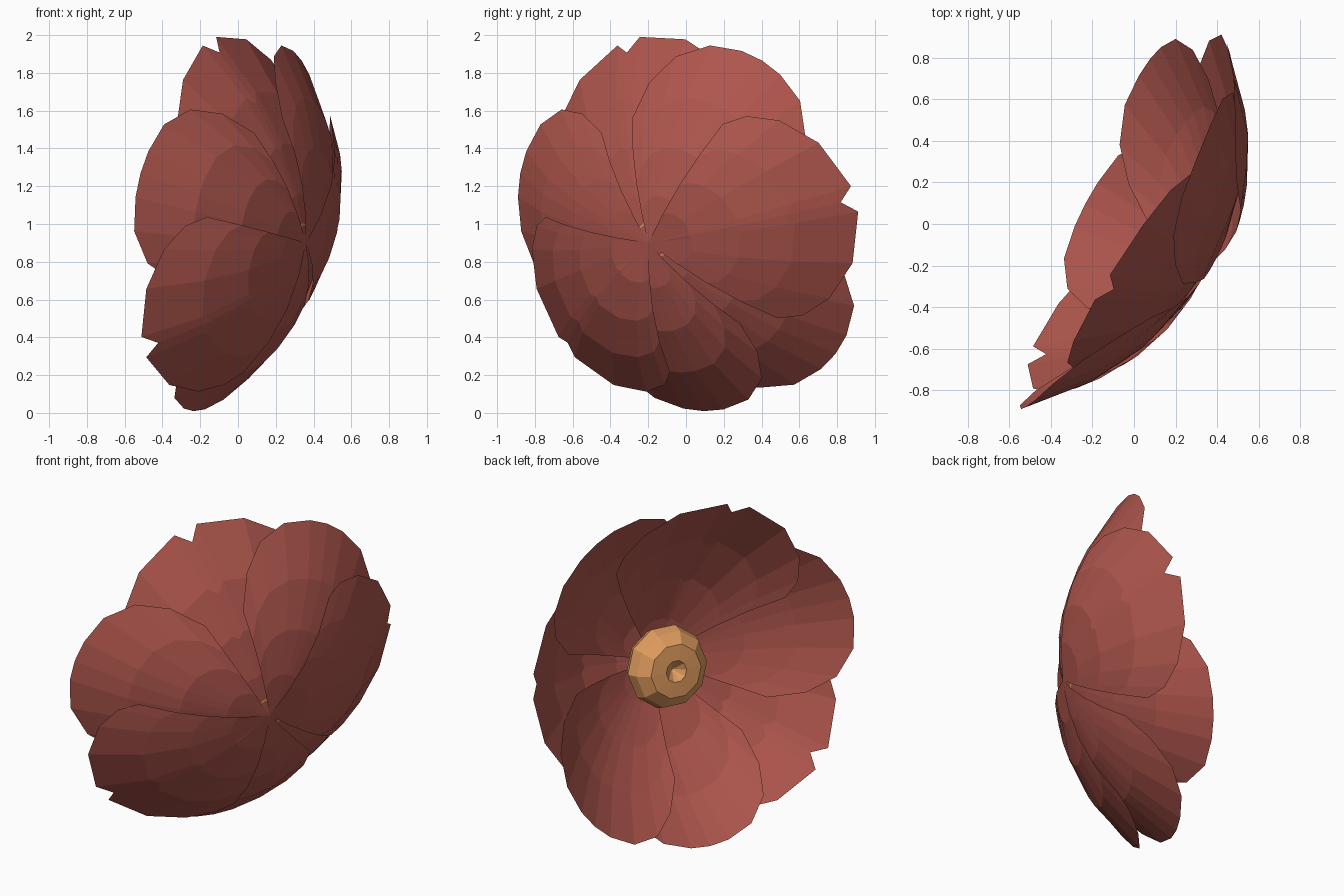
import bpy, bmesh, math
from mathutils import Vector, Matrix

cube = bpy.data.objects.get("Cube")
if cube:
    bpy.data.objects.remove(cube)


def material(name, rgb):
    mat = bpy.data.materials.new(name)
    mat.use_nodes = True
    mat.diffuse_color = (*rgb, 1)
    mat.node_tree.nodes["Principled BSDF"].inputs["Base Color"].default_value = (*rgb, 1)
    return mat


petal_red = material("petal_red", (0.42, 0.092, 0.073))
pistil_gold = material("pistil_gold", (0.75, 0.34, 0.115))

# Flower frame: base point and opening direction
axis = Vector((-0.87, 0.46, 0.16)).normalized()
side = axis.cross(Vector((0, 0, 1))).normalized()
up = (Vector((0, 0, 1)) - axis * axis.z).normalized()
frame = Matrix((side, up, axis)).transposed().to_4x4()
frame.translation = (0.36, -0.2, 0.9)


def add_part(name, bm, mat):
    bm.transform(frame)
    mesh = bpy.data.meshes.new(name)
    bm.to_mesh(mesh)
    bm.free()
    mesh.materials.append(mat)
    obj = bpy.data.objects.new(name, mesh)
    bpy.context.collection.objects.link(obj)


# Half outlines of a petal: angle from its midline, reach from the base
NOTCHED = [(0, 0.965), (4, 1.02), (20, 0.98), (33, 0.91), (42, 0.83), (47, 0.74)]
ROUNDED = [(0, 1.06), (7, 1.055), (17, 1.03), (27, 0.955), (35, 0.83), (42, 0.66)]
ROWS = (0.25, 0.5, 0.75, 1.0)


def petal(name, half, turn, length, depth, lift, cup, roll):
    outline = [(-a, r) for a, r in reversed(half[1:])] + half
    bm = bmesh.new()
    base = bm.verts.new((0, 0, 0))
    columns = []
    for a, reach in outline:
        ang = math.radians(turn + a)
        column = [base]
        for f in ROWS:
            r = f * reach * length
            across = r * math.sin(math.radians(a))
            height = depth * r ** 2.5 + lift * r + cup * across ** 2 + roll * across
            column.append(bm.verts.new((r * math.cos(ang), r * math.sin(ang), height)))
        columns.append(column)
    for c, d in zip(columns, columns[1:]):
        bm.faces.new((base, c[1], d[1]))
        for i in range(1, len(ROWS)):
            bm.faces.new((c[i], c[i + 1], d[i + 1], d[i]))
    add_part(name, bm, petal_red)


# Seven overlapping petals: outline, turn, length, depth, lift, cup, roll
petals = [
    (NOTCHED, 9, 0.995, 0.46, 0.0, 0.065, -0.125),
    (ROUNDED, 60, 0.985, 0.36, 0.05, 0.1, 0),
    (NOTCHED, 108.5, 1.025, 0.35, 0.17, 0.12, 0),
    (ROUNDED, 164, 0.99, 0.36, 0.1, 0.15, 0),
    (NOTCHED, 219, 0.99, 0.45, 0.0, 0.08, 0),
    (ROUNDED, 269, 0.93, 0.46, 0.07, 0.15, 0),
    (ROUNDED, 317, 0.96, 0.42, 0.17, 0.15, 0),
]
for i, settings in enumerate(petals):
    petal(f"petal_{i + 1}", *settings)

# Ten-sided rounded pistil with a dimple in its top
PROFILE = [(0.1, 0.02), (0.21, 0.07), (0.245, 0.15), (0.225, 0.22), (0.16, 0.275), (0.065, 0.28)]
SIDES = 10
bm = bmesh.new()
rings = []
for r, z in PROFILE:
    rings.append([bm.verts.new((r * math.cos(k * math.tau / SIDES), r * math.sin(k * math.tau / SIDES), z))
                  for k in range(SIDES)])
for lo, hi in zip(rings, rings[1:]):
    for k in range(SIDES):
        n = (k + 1) % SIDES
        bm.faces.new((lo[k], lo[n], hi[n], hi[k]))
bm.faces.new(list(reversed(rings[0])))
dimple = bm.verts.new((0, 0, 0.22))
for k in range(SIDES):
    bm.faces.new((rings[-1][k], rings[-1][(k + 1) % SIDES], dimple))
add_part("pistil", bm, pistil_gold)
